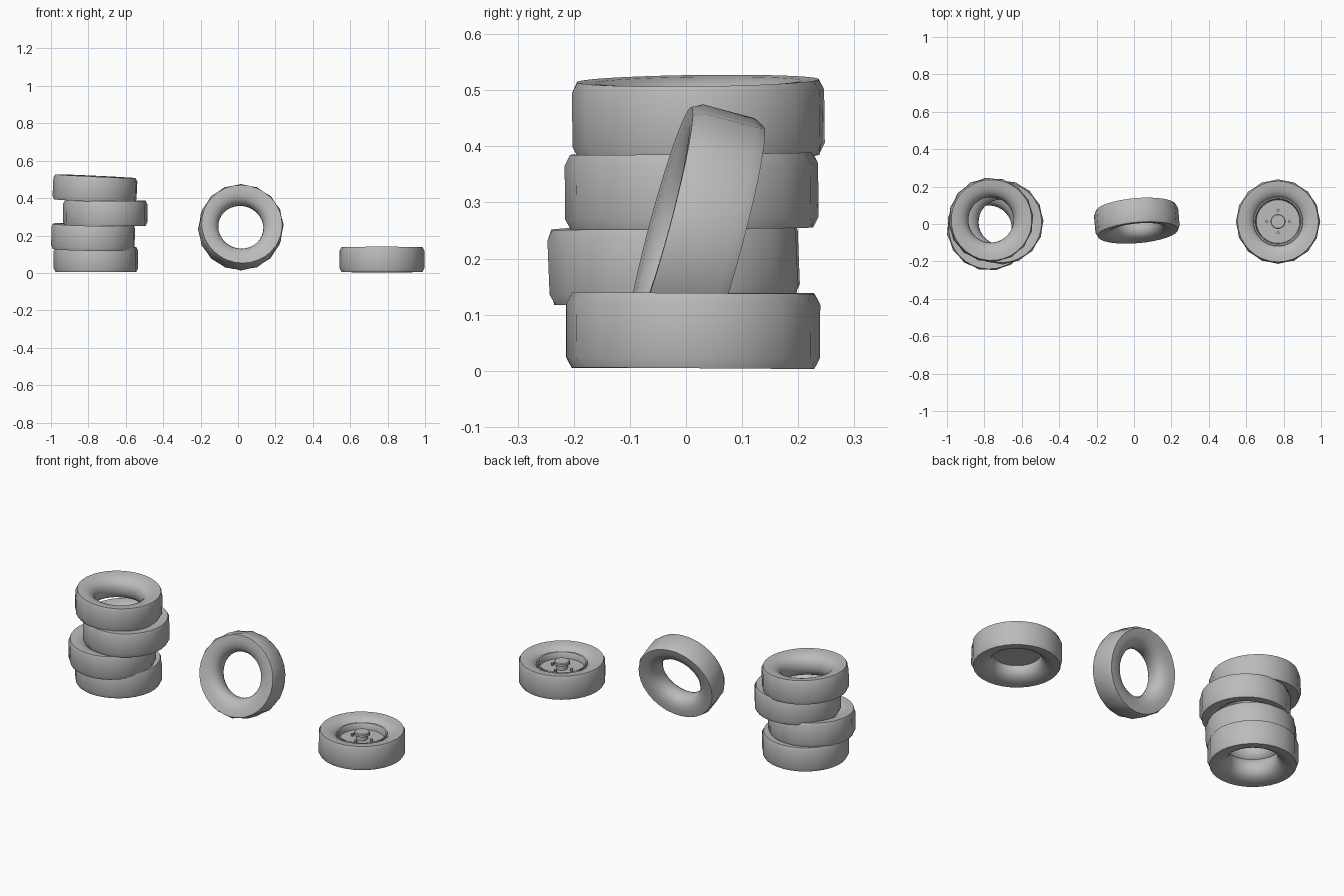
import bpy
import bmesh
from math import sin, cos, pi, radians
from mathutils import Euler

cube = bpy.data.objects.get("Cube")
if cube:
    bpy.data.objects.remove(cube, do_unlink=True)

# One grey for everything
grey = bpy.data.materials.new("plain_grey")
grey.use_nodes = True
grey.diffuse_color = (0.5, 0.5, 0.5, 1)
grey.node_tree.nodes["Principled BSDF"].inputs["Base Color"].default_value = (0.5, 0.5, 0.5, 1)

SEGMENTS = 32
HALF = 0.067


def lathe(name, profile, loc, rot=(0, 0, 0), offset=(0, 0, 0), segs=SEGMENTS,
          closed=False, ripple=None, angle=35):
    """Spin (radius, height) points about z; ripple(radius, i) may alter a radius."""
    bm = bmesh.new()
    rings = []
    for r, z in profile:
        ring = []
        for i in range(segs):
            a = 2 * pi * i / segs
            rr = ripple(r, i) if ripple else r
            ring.append(bm.verts.new((offset[0] + rr * cos(a), offset[1] + rr * sin(a), offset[2] + z)))
        rings.append(ring)
    pairs = list(zip(rings, rings[1:]))
    if closed:
        pairs.append((rings[-1], rings[0]))
    else:
        bm.faces.new(rings[0])
        bm.faces.new(rings[-1])
    for a, b in pairs:
        for i in range(segs):
            j = (i + 1) % segs
            bm.faces.new((a[i], a[j], b[j], b[i]))
    bmesh.ops.recalc_face_normals(bm, faces=bm.faces)
    mesh = bpy.data.meshes.new(name)
    bm.to_mesh(mesh)
    bm.free()
    mesh.materials.append(grey)
    ob = bpy.data.objects.new(name, mesh)
    bpy.context.collection.objects.link(ob)
    ob.location = loc
    ob.rotation_euler = Euler([radians(d) for d in rot])
    bpy.ops.object.select_all(action="DESELECT")
    ob.select_set(True)
    bpy.context.view_layer.objects.active = ob
    bpy.ops.object.shade_smooth_by_angle(angle=radians(angle))
    return ob


# Tyre cross-section: rounded bore, sidewall, bevelled shoulder, flat tread
upper = [(0.123, 0.018), (0.130, 0.035), (0.143, 0.049), (0.162, 0.059),
         (0.185, 0.065), (0.216, HALF), (0.226, 0.048)]
TYRE = [(0.121, 0)] + upper + [(r, -z) for r, z in reversed(upper)]


def scallop(r, i):
    """Dip every second tread point."""
    return r - 0.006 if r > 0.22 and i % 2 else r


def tyre(name, loc, rot):
    lathe(name, TYRE, loc, rot, closed=True, ripple=scallop)


# Stack of four loose tyres
stack = [((-0.76, 0.012, 0.0715), (0, 0, 4)),
         ((-0.775, -0.022, 0.193), (2.4, 0.5, 9)),
         ((-0.71, 0.01, 0.32), (0.6, 0.3, 2)),
         ((-0.765, 0.022, 0.45), (1, 2.6, 6))]
for n, (loc, rot) in enumerate(stack, 1):
    tyre("stacked_tyre_%d" % n, loc, rot)

# Leaning tyre
tyre("leaning_tyre", (0.015, 0.018, 0.244), (75, 0, 5))

# Complete wheel lying flat
WHEEL = (0.77, 0.013, 0.0715)
TILT = (-0.4, 0, 0)
tyre("wheel_tyre", WHEEL, TILT)

# Rim dish: back plate, barrel, lip and front floor
rim = [(0.116, 0.004), (0.124, 0.004), (0.124, 0.036), (0.132, 0.043),
       (0.130, 0.047), (0.123, 0.045), (0.118, 0.036), (0.116, 0.012)]
lathe("wheel_rim", rim, WHEEL, TILT, closed=True)
lathe("wheel_disc", [(0.120, 0.004), (0.120, 0.012)], WHEEL, TILT)

# Hub with a wider cap
hub = [(0.030, 0.010), (0.030, 0.036), (0.040, 0.038), (0.040, 0.050), (0.036, 0.054)]
lathe("wheel_hub", hub, WHEEL, TILT, segs=20)

# Four wheel studs
for k in range(4):
    a = k * pi / 2
    lathe("wheel_stud_%d" % (k + 1), [(0.008, 0.010), (0.008, 0.026)], WHEEL, TILT,
          offset=(0.06 * cos(a), 0.06 * sin(a), 0), segs=8)
